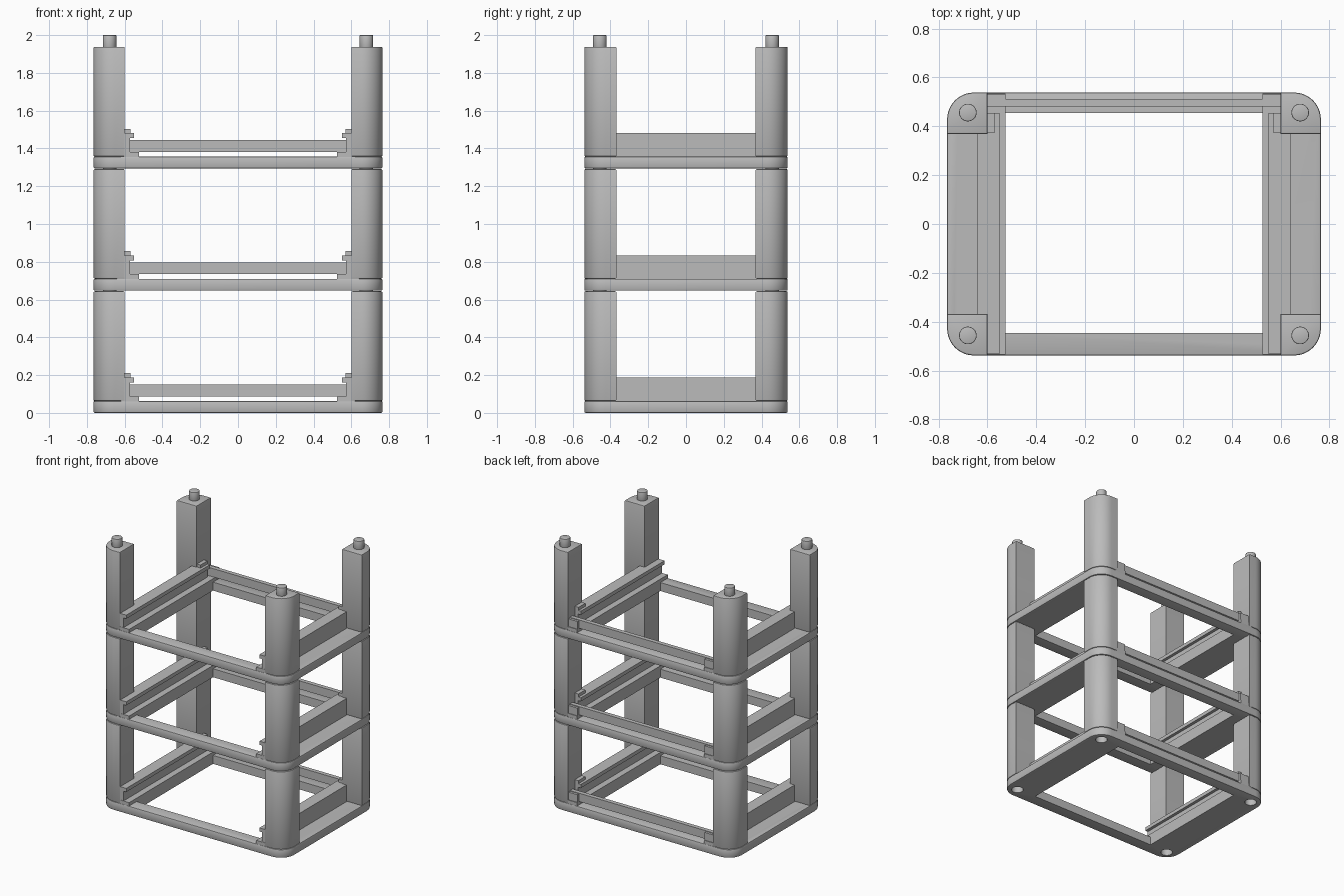
import bpy, bmesh, math

cube = bpy.data.objects.get("Cube")
if cube:
    bpy.data.objects.remove(cube, do_unlink=True)

grey = bpy.data.materials.new("plain grey")
grey.use_nodes = True
grey.diffuse_color = (0.5, 0.5, 0.5, 1)
grey.node_tree.nodes["Principled BSDF"].inputs["Base Color"].default_value = (0.5, 0.5, 0.5, 1)

HX, HY, RADIUS = 0.765, 0.538, 0.11      # outer half sizes, corner radius
PITCH, SLAB, POST_TOP = 0.647, 0.063, 0.644
PEG_X, PEG_Y = 0.68, 0.456


def prism(name, outline, z0, z1, bevel=0):
    """Extrude a flat outline upward, with optional soft edges."""
    bm = bmesh.new()
    bottom = bm.faces.new([bm.verts.new((x, y, z0)) for x, y in outline])
    grown = bmesh.ops.extrude_face_region(bm, geom=[bottom])["geom"]
    for v in grown:
        if isinstance(v, bmesh.types.BMVert):
            v.co.z = z1
    bmesh.ops.recalc_face_normals(bm, faces=bm.faces)
    if bevel:
        edges = [e for e in bm.edges if abs(e.verts[0].co.z - e.verts[1].co.z) < 1e-6]
        bmesh.ops.bevel(bm, geom=edges, offset=bevel, segments=2, profile=0.5, affect='EDGES')
    mesh = bpy.data.meshes.new(name)
    bm.to_mesh(mesh)
    bm.free()
    mesh.materials.append(grey)
    obj = bpy.data.objects.new(name, mesh)
    bpy.context.collection.objects.link(obj)
    return obj


def box(name, x0, x1, y0, y1, z0, z1):
    return prism(name, [(x0, y0), (x1, y0), (x1, y1), (x0, y1)], z0, z1)


def circle(cx, cy, r, n=32):
    return [(cx + r * math.cos(2 * math.pi * i / n), cy + r * math.sin(2 * math.pi * i / n))
            for i in range(n)]


def corner(sx, sy, n=10):
    """Rounded outer corner, running counter-clockwise."""
    start = math.atan2(sy, sx) - math.pi / 4
    cx, cy = sx * (HX - RADIUS), sy * (HY - RADIUS)
    return [(cx + RADIUS * math.cos(start + math.pi / 2 * i / n),
             cy + RADIUS * math.sin(start + math.pi / 2 * i / n)) for i in range(n + 1)]


def activate(obj):
    bpy.ops.object.select_all(action='DESELECT')
    obj.select_set(True)
    bpy.context.view_layer.objects.active = obj


def cut(obj, cutter):
    mod = obj.modifiers.new("cut", 'BOOLEAN')
    mod.operation, mod.solver, mod.object = 'DIFFERENCE', 'EXACT', cutter
    activate(obj)
    bpy.ops.object.modifier_apply(modifier=mod.name)
    bpy.data.objects.remove(cutter, do_unlink=True)


CORNERS = [(1, 1, "back_left"), (-1, 1, "back_right"),
           (-1, -1, "front_right"), (1, -1, "front_left")]
parts = []

# Base frame: rounded slab with an open middle and peg sockets underneath
outline = [p for sx, sy, _ in CORNERS for p in corner(sx, sy)]
frame = prism("base_frame", outline, 0, SLAB, 0.007)
cut(frame, box("opening_cutter", -0.525, 0.525, -0.447, 0.455, -0.1, 0.2))
for sx, sy, _ in CORNERS:
    cut(frame, prism("socket_cutter", circle(sx * PEG_X, sy * PEG_Y, 0.041), -0.1, 0.2))
parts.append(frame)

# Corner posts with pegs on top
for sx, sy, where in CORNERS:
    arc = corner(sx, sy)
    ix, iy = sx * 0.6, sy * 0.368
    first, last = ((HX * sx, iy), (ix, HY * sy)) if sx * sy > 0 else ((ix, HY * sy), (HX * sx, iy))
    post = prism(where + "_post", [(ix, iy), first] + arc + [last], SLAB, POST_TOP, 0.007)
    peg = prism(where + "_peg", circle(sx * PEG_X, sy * PEG_Y, 0.036), POST_TOP - 0.01, 0.706, 0.004)
    parts += [post, peg]

# Side rails: low ledge, upright wall, and overhanging lip
for s, side in ((1, "left"), (-1, "right")):
    def side_box(name, x0, x1, *rest):
        lo, hi = sorted((s * x0, s * x1))
        parts.append(box(side + "_" + name, lo, hi, *rest))
    side_box("ledge", 0.525, 0.62, -0.535, 0.535, 0.06, 0.088)
    side_box("rail_wall", 0.572, 0.64, -0.533, 0.455, 0.06, 0.16)
    side_box("rail_lip", 0.55, 0.64, -0.533, 0.455, 0.16, 0.187)
    # Catches beside the back posts
    side_box("upper_catch", 0.57, 0.605, 0.373, 0.455, 0.18, 0.21)
    side_box("back_catch", 0.525, 0.605, 0.48, 0.53, 0.08, 0.145)

# Back rail carried on the ledges
parts.append(box("back_rail", -0.6, 0.6, 0.48, 0.512, 0.088, 0.15))

for obj in parts:
    activate(obj)
    bpy.ops.object.shade_smooth_by_angle(angle=math.radians(30))

# Stack three identical levels
for level in (1, 2):
    for obj in parts:
        twin = obj.copy()
        twin.name = "%s_level_%d" % (obj.name, level + 1)
        twin.location.z = level * PITCH
        bpy.context.collection.objects.link(twin)
